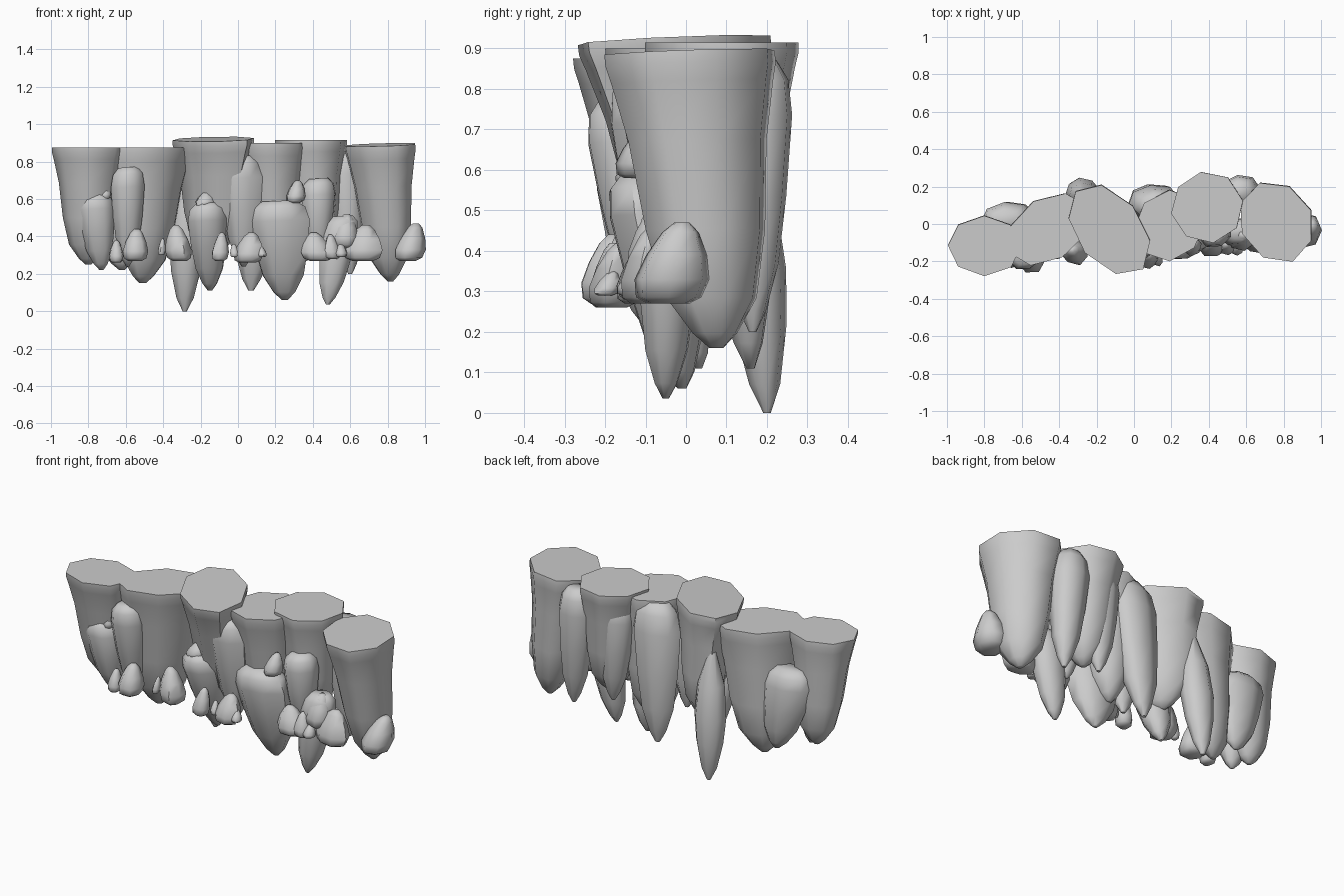
import bpy, bmesh, math, random
from math import cos, sin, pi, radians

random.seed(4)

# profiles: (height fraction, radius fraction) from bottom to top
COLUMN = [(0, .08), (.05, .26), (.17, .53), (.4, .7), (.7, .81), (.9, .95), (.96, 1), (1, 1)]
SLAB = [(0, .1), (.08, .36), (.25, .68), (.5, .87), (.8, 1), (.93, .88), (1, .55)]
SHARD = [(0, .12), (.1, .5), (.3, .85), (.5, 1), (.75, .85), (1, .25)]
PEBBLE = [(0, .55), (.08, .88), (.3, 1), (.6, .8), (.88, .48), (1, .2)]


def rock(name, profile, top, base, rx, ry, sides=8, turn=0, tilt=(0, 0), shear=0, jitter=.05):
    """Loft a faceted rock from base point to top point along a profile."""
    bm = bmesh.new()
    wobble = [1 + random.uniform(-jitter, jitter) for _ in range(sides)]
    rings = []
    for t, r in profile:
        cx, cy, cz = (b + (a - b) * t for a, b in zip(top, base))
        ring = []
        for i in range(sides):
            a = 2 * pi * i / sides + radians(turn)
            k = r * wobble[i]
            dx, dy = rx * k * cos(a), ry * k * sin(a)
            dz = t * k * (tilt[0] * cos(a) + tilt[1] * sin(a))
            ring.append(bm.verts.new((cx + dx, cy + dy + shear * dx, cz + dz)))
        rings.append(ring)
    for lo, hi in zip(rings, rings[1:]):
        for i in range(sides):
            j = (i + 1) % sides
            bm.faces.new((lo[i], lo[j], hi[j], hi[i]))
    bm.faces.new(rings[0][::-1])
    bm.faces.new(rings[-1])
    me = bpy.data.meshes.new(name)
    bm.to_mesh(me)
    bm.free()
    ob = bpy.data.objects.new(name, me)
    bpy.context.collection.objects.link(ob)
    bpy.context.view_layer.objects.active = ob
    bpy.ops.object.select_all(action='DESELECT')
    ob.select_set(True)
    bpy.ops.object.shade_smooth_by_angle(angle=radians(60))
    return ob


# large flat-topped columns: top, base, radii, turn, tilt, shear
for top, base, rx, ry, turn, tilt, shear in [
    ((-.80, -.115, .875), (-.80, -.05, .25), .20, .16, 0, (0, 0), 0),
    ((-.46, -.03, .875), (-.51, .01, .15), .225, .185, 20, (0, 0), .3),
    ((-.135, -.03, .92), (-.14, .05, .28), .22, .22, 10, (.004, .013), -.45),
    ((.19, -.01, .90), (.20, .04, .20), .19, .19, 0, (0, 0), .1),
    ((.39, .09, .915), (.42, .10, .30), .19, .19, 10, (0, 0), 0),
    ((.76, .01, .89), (.815, .075, .16), .205, .215, 25, (.006, .008), -.15),
]:
    rock("large_column", COLUMN, top, base, rx, ry, 8, turn, tilt, shear, .03)

# medium front columns
for top, base, rx, ry in [
    ((-.77, -.14, .63), (-.73, -.10, .22), .112, .09),
    ((-.59, -.17, .77), (-.59, -.10, .24), .098, .09),
    ((-.165, -.11, .58), (-.15, .03, .11), .112, .11),
    ((.015, -.11, .83), (.03, -.05, .24), .118, .09),
    ((.215, -.10, .59), (.25, -.01, .06), .17, .11),
    ((.43, -.04, .71), (.43, -.02, .28), .10, .09),
    ((.56, -.04, .51), (.48, -.05, .035), .105, .08),
]:
    rock("front_column", SLAB, top, base, rx, ry, 8, 22, (.008, 0))

# medium back columns
for top, base, rx, ry in [
    ((-.68, .02, .68), (-.62, .06, .22), .15, .095),
    ((.12, .10, .89), (.07, .16, .11), .14, .10),
    ((.565, .175, .87), (.60, .165, .20), .11, .095),
    ((.34, .14, .86), (.36, .15, .27), .11, .09),
]:
    rock("back_column", SLAB, top, base, rx, ry, 8, 10)

# hanging pointed shard at the back
rock("back_shard", SHARD, (-.265, .14, .71), (-.285, .20, 0), .09, .075, 8, 10)

# small rubble: x, y, bottom z, height, half width
for x, y, z, h, w in [
    (-.65, -.20, .26, .12, .04), (-.55, -.20, .27, .17, .075),
    (-.41, -.17, .30, .09, .022), (-.31, -.16, .27, .19, .08),
    (-.10, -.20, .27, .15, .045), (-.02, -.19, .29, .07, .025),
    (.05, -.18, .26, .16, .08), (.13, -.20, .29, .06, .03),
    (.43, -.12, .27, .15, .08), (.505, -.13, .28, .13, .045),
    (.55, -.14, .29, .07, .035), (.57, -.08, .34, .18, .075),
    (.67, -.10, .27, .19, .10), (-.71, -.17, .60, .09, .035),
    (-.18, -.13, .56, .08, .055), (.30, -.12, .58, .12, .055),
]:
    lean = random.uniform(-.4, .4) * w
    rock("rubble", PEBBLE, (x + lean, y + .02, z + h), (x, y, z), w, min(w, .065), 7,
         random.uniform(0, 50), jitter=.1)

# boulder at the right end
rock("end_boulder", PEBBLE, (.95, -.01, .47), (.905, -.045, .27), .085, .095, 7, jitter=.02)
